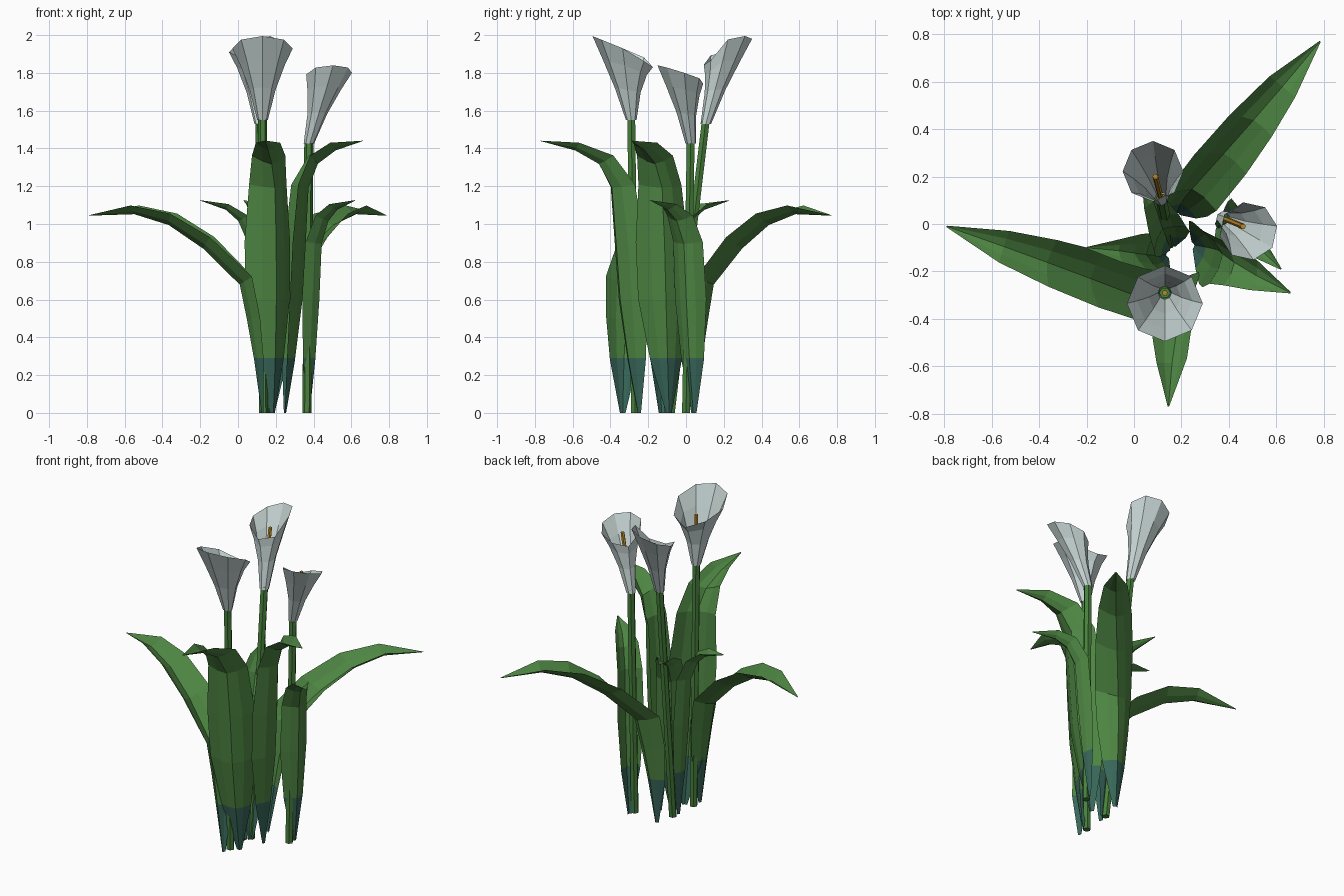
import bpy, bmesh, math
from mathutils import Vector, Matrix

if "Cube" in bpy.data.objects:
    bpy.data.objects.remove(bpy.data.objects["Cube"])


def material(name, rgb):
    m = bpy.data.materials.new(name)
    m.diffuse_color = (*rgb, 1)
    m.use_nodes = True
    m.node_tree.nodes["Principled BSDF"].inputs["Base Color"].default_value = m.diffuse_color
    return m


LEAF = material("leaf green", (0.075, 0.235, 0.055))
BASE = material("leaf base teal", (0.04, 0.135, 0.10))
STEM = material("stem green", (0.065, 0.22, 0.045))
PETAL = material("petal white", (0.58, 0.68, 0.67))
SPIKE = material("spike orange", (0.50, 0.25, 0.02))


def finish(bm, name, *mats):
    bmesh.ops.remove_doubles(bm, verts=bm.verts, dist=0.0005)
    me = bpy.data.meshes.new(name)
    bm.to_mesh(me)
    bm.free()
    for m in mats:
        me.materials.append(m)
    ob = bpy.data.objects.new(name, me)
    bpy.context.collection.objects.link(ob)
    return ob


def loft(bm, rows, closed):
    grid = [[bm.verts.new(p) for p in row] for row in rows]
    n = len(rows[0])
    for a, b in zip(grid, grid[1:]):
        for i in range(n if closed else n - 1):
            j = (i + 1) % n
            bm.faces.new((a[i], a[j], b[j], b[i]))
    return grid


def ring(c, r, n, high=0.0, dz=0.0, dip=0.0, dip_dir=0.0):
    # horizontal ring, raised toward "high" and notched toward "dip_dir"
    pts = []
    for i in range(n):
        a = math.tau * i / n + high
        drop = dip * max(0, math.cos(a - dip_dir)) ** 4
        pts.append(Vector(c) + Vector((r * math.cos(a), r * math.sin(a),
                                       dz * math.cos(a - high) - drop)))
    return pts


# Leaf: (reach, height, width) along the midrib, folded into a trough
LONG = [(0, 0, .03), (.02, .28, .15), (.05, .5, .21), (.09, .7, .24), (.30, .90, .235),
        (.50, 1.025, .20), (.70, 1.075, .14), (.95, 1.045, .006)]
TALL = [(0, 0, .03), (.03, .28, .17), (.06, .6, .27), (.08, .9, .28), (.11, 1.2, .23),
        (.19, 1.34, .19), (.33, 1.41, .13), (.52, 1.44, .006)]
SHORT = [(0, 0, .03), (.02, .28, .13), (.04, .6, .18), (.06, .9, .17), (.12, 1.03, .15),
         (.20, 1.09, .10), (.345, 1.125, .006)]


def leaf(name, base, tip, profile, twist):
    b, t = Vector((*base, 0)), Vector((*tip, 0))
    d = (t - b).normalized()
    k = (t - b).length / profile[-1][0]
    pts = [b + d * r * k + Vector((0, 0, z)) for r, z, w in profile]
    rows = []
    for i, p in enumerate(pts):
        tan = (pts[min(i + 1, len(pts) - 1)] - pts[max(i - 1, 0)]).normalized()
        # upright part of the blade is turned about the vertical
        turn = math.radians(twist) * min(1, max(0, tan.z * 1.1))
        e = Matrix.Rotation(turn, 3, 'Z') @ d
        side = Vector((-e.y, e.x, 0))
        nrm = Vector((0, 0, tan.dot(d))) - e * tan.z
        w = profile[i][2]
        row = []
        for u in (-1, -.5, 0, .5, 1):
            q = p + side * (u * w / 2) + nrm * (.33 * w * (abs(u) ** 1.5 - .5))
            q.z = max(q.z, 0)
            row.append(q)
        rows.append(row)
    bm = bmesh.new()
    loft(bm, rows, False)
    # teal colour below a level line
    bmesh.ops.bisect_plane(bm, geom=bm.verts[:] + bm.edges[:] + bm.faces[:],
                           plane_co=(0, 0, .29), plane_no=(0, 0, 1))
    for f in bm.faces:
        f.material_index = 1 if f.calc_center_median().z < .29 else 0
    finish(bm, name, LEAF, BASE)


leaf("long_leaf_back", (.18, .045), (.785, .77), LONG, 30)
leaf("long_leaf_left", (.13, -.335), (-.79, -.01), LONG, 20)
leaf("tall_leaf_front", (.185, -.25), (.145, -.77), TALL, 35)
leaf("tall_leaf_right", (.25, -.09), (.66, -.29), TALL, 35)
leaf("short_leaf_left", (.14, -.13), (-.20, -.10), SHORT, 15)
leaf("short_leaf_back", (.16, -.10), (.03, .23), SHORT, 15)
leaf("short_leaf_right", (.375, .04), (.62, -.19), SHORT, 20)


def tube(name, a, b, r, n, mat):
    a, b = Vector(a), Vector(b)
    bm = bmesh.new()
    grid = loft(bm, [ring(a, r, n), ring(a.lerp(b, .5), r, n), ring(b, r, n)], True)
    bm.faces.new(grid[0][::-1])
    bm.faces.new(grid[-1])
    finish(bm, name, mat)


# Flower: stem, open funnel with slanted notched rim, central spike
def flower(name, foot, neck, rim, r, high, dz, dip, dip_dir, spike):
    neck, rim = Vector(neck), Vector(rim)
    tube(name + "_stem", (*foot, 0), neck + Vector((0, 0, .02)), .024, 6, STEM)
    h, dd = math.radians(high), math.radians(dip_dir)
    bm = bmesh.new()
    loft(bm, [ring(neck, .028, 8, h),
              ring(neck.lerp(rim, .42), r * .43, 8, h, dz * .2),
              ring(neck.lerp(rim, .76), r * .73, 8, h, dz * .5, dip * .5, dd),
              ring(rim, r, 8, h, dz, dip, dd)], True)
    finish(bm, name + "_funnel", PETAL)
    tube(name + "_spike", neck.lerp(Vector(spike), .1), spike, .012, 6, SPIKE)


flower("front_flower", (.135, -.27), (.13, -.29, 1.55), (.13, -.335, 1.93), .16,
       -90, .065, .04, 75, (.13, -.29, 1.87))
flower("back_flower", (.15, -.08), (.115, .105, 1.53), (.08, .222, 1.945), .128,
       45, .05, .10, -65, (.09, .20, 1.88))
flower("right_flower", (.365, .0), (.375, .025, 1.425), (.482, -.03, 1.80), .123,
       -80, .04, .05, 140, (.46, -.01, 1.775))
